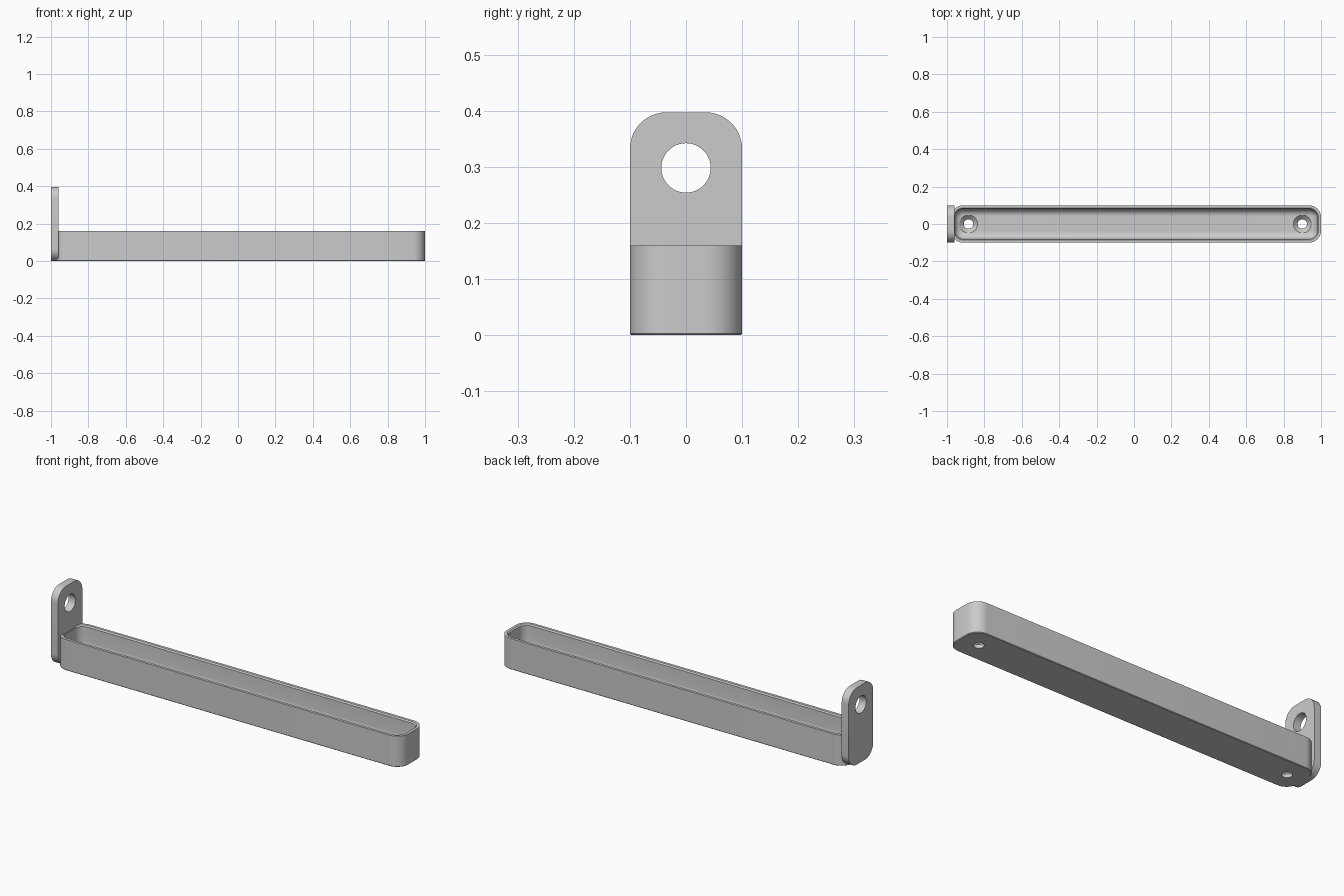
import bpy, bmesh, math
from mathutils import Matrix, Vector

cube = bpy.data.objects.get("Cube")
if cube:
    bpy.data.objects.remove(cube, do_unlink=True)

grey = bpy.data.materials.new("plain grey")
grey.use_nodes = True
grey.diffuse_color = (0.6, 0.6, 0.6, 1)
grey.node_tree.nodes["Principled BSDF"].inputs["Base Color"].default_value = (0.6, 0.6, 0.6, 1)

RADIUS = 0.065
STEPS = 10


def rounded_ring(half_u, half_v, radius):
    """Points of a rounded rectangle, counter-clockwise."""
    pts = []
    for k, (su, sv) in enumerate([(1, 1), (-1, 1), (-1, -1), (1, -1)]):
        for i in range(STEPS + 1):
            a = math.pi / 2 * (k + i / STEPS)
            pts.append((su * (half_u - radius) + radius * math.cos(a),
                        sv * (half_v - radius) + radius * math.sin(a)))
    return pts


def circle_ring(radius, count=40):
    return [(radius * math.cos(2 * math.pi * i / count),
             radius * math.sin(2 * math.pi * i / count)) for i in range(count)]


def loft(name, layers, matrix):
    """Skin a list of (ring, height) layers and cap both ends."""
    bm = bmesh.new()
    rings = [[bm.verts.new(matrix @ Vector((u, v, h))) for u, v in ring] for ring, h in layers]
    for low, high in zip(rings, rings[1:]):
        n = len(low)
        for i in range(n):
            j = (i + 1) % n
            bm.faces.new((low[i], low[j], high[j], high[i]))
    bm.faces.new(rings[0][::-1])
    bm.faces.new(rings[-1])
    bmesh.ops.recalc_face_normals(bm, faces=bm.faces)
    mesh = bpy.data.meshes.new(name)
    bm.to_mesh(mesh)
    bm.free()
    mesh.materials.append(grey)
    obj = bpy.data.objects.new(name, mesh)
    bpy.context.collection.objects.link(obj)
    return obj


def finish(obj, cutters):
    """Cut the holes, remove the cutters and smooth the curved faces."""
    bpy.ops.object.select_all(action="DESELECT")
    obj.select_set(True)
    bpy.context.view_layer.objects.active = obj
    for cutter in cutters:
        cutter.hide_render = True
        mod = obj.modifiers.new("hole", "BOOLEAN")
        mod.operation = "DIFFERENCE"
        mod.solver = "EXACT"
        mod.object = cutter
        bpy.ops.object.modifier_apply(modifier=mod.name)
        bpy.data.objects.remove(cutter, do_unlink=True)
    bpy.ops.object.shade_smooth_by_angle(angle=math.radians(30))


# Tray: one skin up the outside, over the chamfered rim and down to a filleted floor
LEFT_END, TOP, FLOOR, WALL, FILLET = -0.978, 0.16, 0.04, 0.02, 0.038
centre = (1 + LEFT_END) / 2
half_length = (1 - LEFT_END) / 2
profile = [(0.003, 0), (0, 0.003), (0, TOP), (0.014, TOP), (WALL, TOP - 0.006)]
for i in range(9):
    a = math.pi / 2 * i / 8
    profile.append((WALL + FILLET * (1 - math.cos(a)), FLOOR + FILLET * (1 - math.sin(a))))
layers = [(rounded_ring(half_length - d, 0.1 - d, RADIUS - d), z) for d, z in profile]
tray = loft("tray", layers, Matrix.Translation((centre, 0, 0)))

# Countersunk screw holes in the tray floor
sink = [(0.025, -0.02), (0.025, 0.018), (0.048, FLOOR), (0.048, FLOOR + 0.03)]
finish(tray, [loft("screw_hole_cutter", [(circle_ring(r), z) for r, z in sink],
                   Matrix.Translation((x, 0, 0))) for x in (-0.885, 0.9)])

# Upright hanging tab with a round hole, standing across the right end
HEIGHT = 0.397
across = Matrix(((0, 0, 1, 0), (1, 0, 0, 0), (0, 1, 0, 0), (0, 0, 0, 1)))
outline = rounded_ring(0.1, HEIGHT / 2, RADIUS)
tab = loft("hanging_tab", [(outline, -1), (outline, -0.96)],
           Matrix.Translation((0, 0, HEIGHT / 2)) @ across)
hole = circle_ring(0.044, 48)
finish(tab, [loft("tab_hole_cutter", [(hole, -1.1), (hole, -0.9)],
                  Matrix.Translation((0, 0, 0.298)) @ across)])
